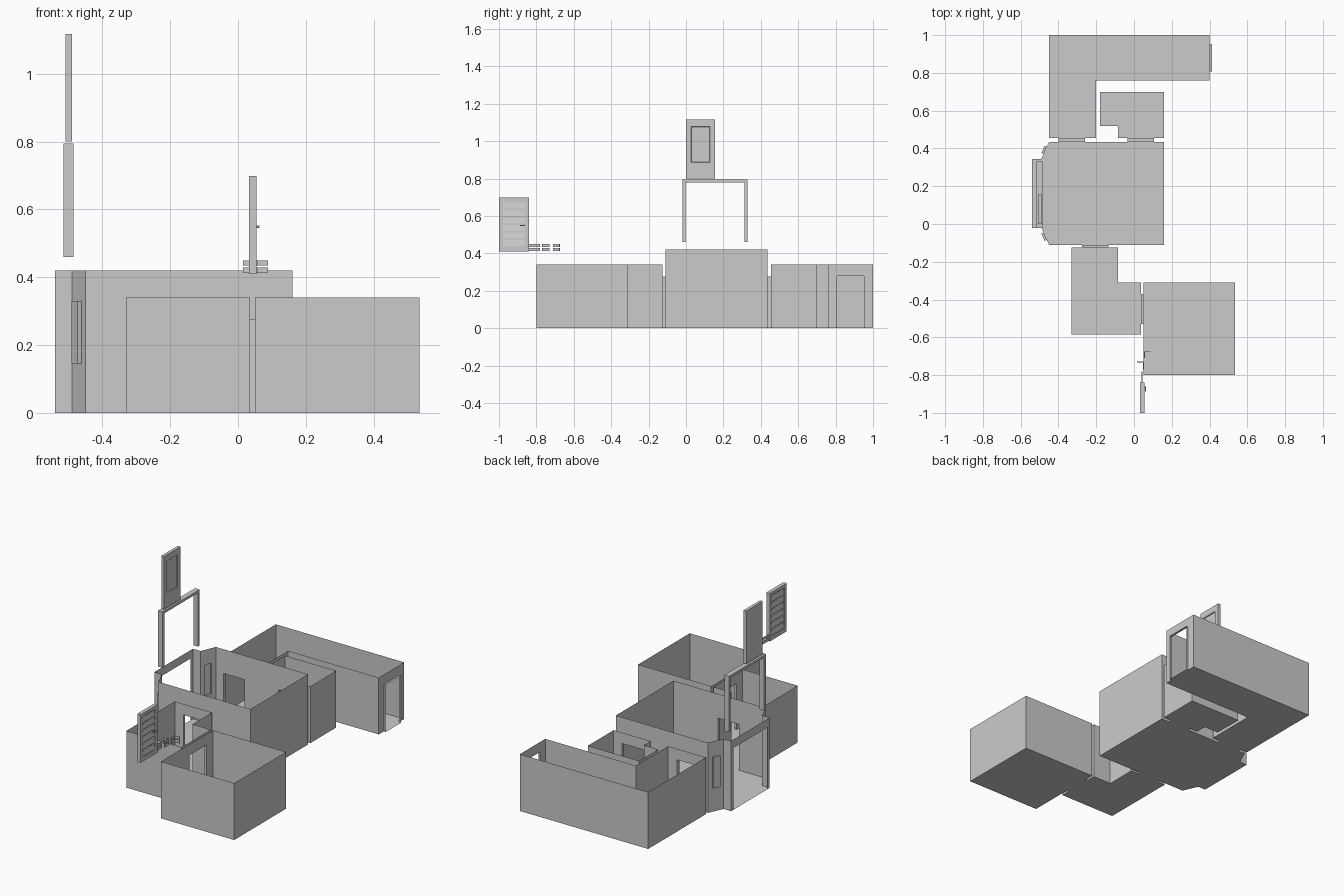
import bpy, bmesh
from mathutils import Vector, Matrix

if "Cube" in bpy.data.objects:
    bpy.data.objects.remove(bpy.data.objects["Cube"])


def finish(bm, name):
    bmesh.ops.remove_doubles(bm, verts=bm.verts, dist=1e-5)
    me = bpy.data.meshes.new(name)
    bm.to_mesh(me)
    bm.free()
    ob = bpy.data.objects.new(name, me)
    bpy.context.collection.objects.link(ob)
    return ob


def add_box(bm, lo, hi, tilt=0.0):
    lo, hi = Vector(lo), Vector(hi)
    mat = (Matrix.Translation((lo + hi) / 2) @ Matrix.Rotation(tilt, 4, 'Y')
           @ Matrix.Diagonal((*(hi - lo), 1)))
    return bmesh.ops.create_cube(bm, size=1, matrix=mat)['verts']


def room(name, outline, height, openings=()):
    """Open-topped shell of single-sheet walls, outline counter-clockwise.
    opening = (edge, centre, width, z0, z1, reveal depth, closed back)"""
    bm = bmesh.new()

    def face(*pts):
        bm.faces.new([bm.verts.new(p) for p in pts])

    face(*[(x, y, 0) for x, y in outline])
    for i, p in enumerate(outline):
        p, q = Vector(p), Vector(outline[(i + 1) % len(outline)])
        length = (q - p).length
        d = (q - p) / length
        n = Vector((d.y, -d.x))

        def at(s, z, out=0.0):
            v = p + d * s + n * out
            return (v.x, v.y, z)

        def strip(a, b, z0, z1, out=0.0):
            face(at(b, z0, out), at(a, z0, out), at(a, z1, out), at(b, z1, out))

        holes = []
        for e, c, w, z0, z1, depth, closed in openings:
            if e == i:
                m = (Vector(c) - p).dot(d)
                holes.append((m - w / 2, m + w / 2, z0, z1, depth, closed))
        s = 0.0
        for a, b, z0, z1, depth, closed in sorted(holes):
            strip(s, a, 0, height)
            strip(a, b, z1, height)
            if z0 > 0:
                strip(a, b, 0, z0)
            if depth > 0:
                ring = [(a, z0), (b, z0), (b, z1), (a, z1)]
                for k in range(4):
                    u, v = ring[k], ring[(k + 1) % 4]
                    face(at(*u), at(*u, depth), at(*v, depth), at(*v))
                if closed:
                    strip(a, b, z0, z1, depth)
            s = b
        strip(s, length, 0, height)
    return finish(bm, name)


# Rooms with their doorways and window recesses
DH = 0.275
room("main_room",
     [(-.45, -.11), (.16, -.11), (.16, .435), (-.45, .435), (-.49, .345),
      (-.54, .345), (-.54, -.02), (-.49, -.02)], .42,
     [(0, (-.205, -.11), .14, 0, DH, .015, False),
      (2, (-.33, .435), .14, 0, DH, .02, False),
      (2, (.035, .435), .14, 0, DH, .02, False),
      (3, (-.47, .39), .042, .145, .33, .013, True),
      (7, (-.47, -.065), .042, .145, .33, .013, True),
      (5, (-.54, .1625), .32, 0, .37, 0, False)])
room("corridor",
     [(-.45, .455), (-.2, .455), (-.2, .76), (.4, .76), (.4, 1), (-.45, 1)], .34,
     [(0, (-.33, .455), .14, 0, DH, 0, False),
      (3, (.4, .88), .145, 0, .28, .013, False)])
room("closet",
     [(-.085, .455), (.16, .455), (.16, .7), (-.18, .7), (-.18, .52), (-.085, .52)], .34,
     [(0, (.035, .455), .14, 0, DH, 0, False)])
room("hall",
     [(-.33, -.585), (.036, -.585), (.036, -.31), (-.085, -.31),
      (-.085, -.125), (-.33, -.125)], .34,
     [(1, (.036, -.45), .16, 0, DH, .014, False),
      (4, (-.205, -.125), .14, 0, DH, 0, False)])
room("side_room",
     [(.05, -.8), (.535, -.8), (.535, -.31), (.05, -.31)], .34,
     [(3, (.05, -.45), .16, 0, DH, 0, False)])

# Floating entrance frame: two posts and a lintel
bm = bmesh.new()
for y0, y1, z0, z1 in [(-.02, -.003, .46, .78), (.313, .33, .46, .78), (-.02, .33, .78, .795)]:
    add_box(bm, (-.515, y0, z0), (-.485, y1, z1))
finish(bm, "entrance_frame")

# Entrance door leaf with one recessed panel
bm = bmesh.new()
add_box(bm, (-.508, 0, .8), (-.49, .155, 1.117))
front = max(bm.faces, key=lambda f: f.calc_center_median().x)
bmesh.ops.inset_region(bm, faces=[front], thickness=.037)
zs = [v.co.z for v in front.verts]
mid = sum(zs) / 4
for v in front.verts:
    v.co.z = 1.078 if v.co.z > mid else .887
inner = bmesh.ops.inset_region(bm, faces=[front], thickness=.003)
for v in front.verts:
    v.co.x -= .005
finish(bm, "entrance_door")

# Louvred door: frame, thin core and tilted slats
bm = bmesh.new()
X0, X1 = .033, .055
for y0, y1, z0, z1 in [(-1, -.978, .41, .698), (-.862, -.84, .41, .698),
                       (-.978, -.862, .41, .435), (-.978, -.862, .678, .698)]:
    add_box(bm, (X0, y0, z0), (X1, y1, z1))
add_box(bm, (.041, -.978, .435), (.047, -.862, .678))
for i in range(6):
    z = .455 + i * .04
    for x, t in ((.0385, -.2), (.0495, .2)):
        add_box(bm, (x - .002, -.978, z - .016), (x + .002, -.862, z + .016), -t)
finish(bm, "louvred_door")

# Door handle
bm = bmesh.new()
add_box(bm, (.055, -.866, .545), (.062, -.86, .553))
add_box(bm, (.058, -.888, .546), (.063, -.86, .552))
finish(bm, "door_handle")


# Hinges: pairs of thin plates, one above the other
def hinge(name, plates):
    bm = bmesh.new()
    for x0, y0, x1, y1 in plates:
        for z0, z1 in ((.412, .429), (.435, .45)):
            add_box(bm, (x0, y0, z0), (x1, y1, z1))
    finish(bm, name)


hinge("hinge_flat", [(.04, -.84, .044, -.78)])
hinge("hinge_left", [(.048, -.77, .052, -.73), (.015, -.733, .052, -.729)])
hinge("hinge_right", [(.053, -.71, .057, -.675), (.053, -.678, .088, -.674)])
